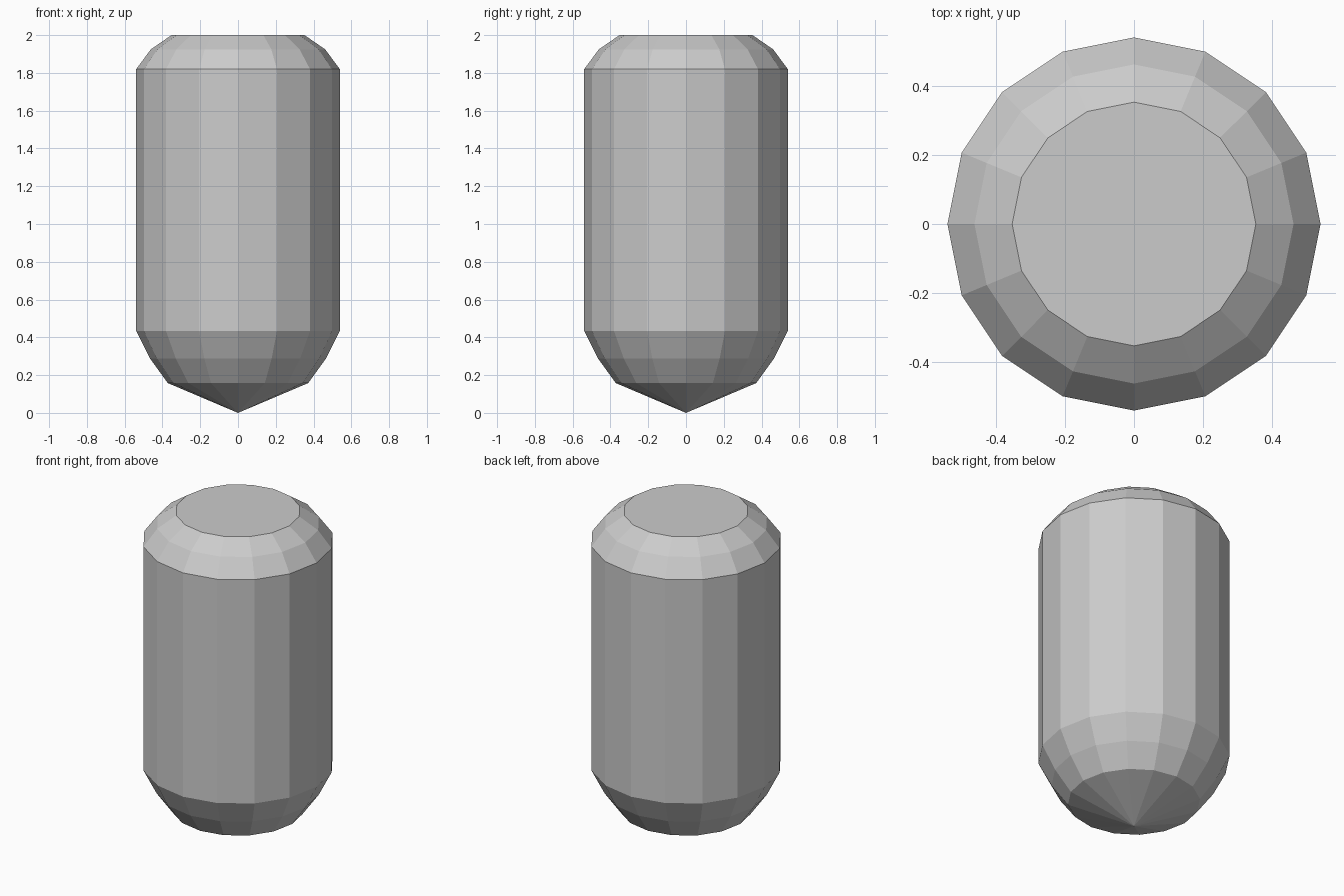
import bpy
import bmesh
from math import cos, sin, tau

if "Cube" in bpy.data.objects:
    bpy.data.objects.remove(bpy.data.objects["Cube"])

SIDES = 16

# Half profile (radius, height) from the lowest ring to the flat top
PROFILE = [(0.372, 0.158), (0.465, 0.287), (0.539, 0.433),
           (0.539, 1.82), (0.461, 1.925), (0.352, 2.0)]

bm = bmesh.new()

# Rings of the capsule body
rings = [[bm.verts.new((r * cos(tau * i / SIDES), r * sin(tau * i / SIDES), z))
          for i in range(SIDES)] for r, z in PROFILE]

# Side walls
for low, high in zip(rings, rings[1:]):
    for i in range(SIDES):
        j = (i + 1) % SIDES
        bm.faces.new((low[i], low[j], high[j], high[i]))

# Pointed bottom
tip = bm.verts.new((0, 0, 0))
for i in range(SIDES):
    bm.faces.new((tip, rings[0][(i + 1) % SIDES], rings[0][i]))

# Flat top
bm.faces.new(rings[-1])

bmesh.ops.recalc_face_normals(bm, faces=bm.faces)
mesh = bpy.data.meshes.new("capsule_body")
bm.to_mesh(mesh)
bm.free()
bpy.context.collection.objects.link(bpy.data.objects.new("capsule_body", mesh))
